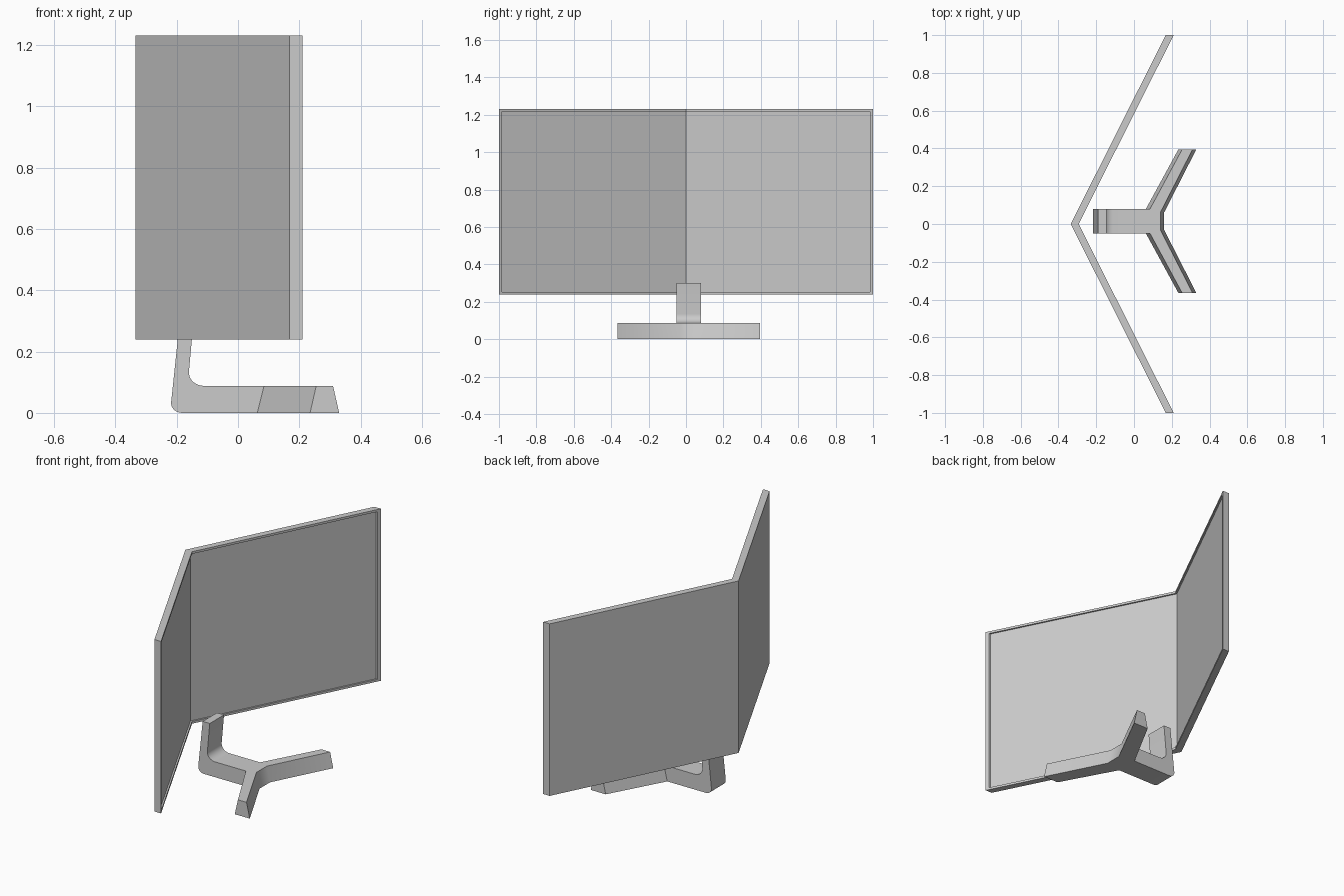
import bpy, bmesh, math

if "Cube" in bpy.data.objects:
    bpy.data.objects.remove(bpy.data.objects["Cube"])


def finish(bm, name, smooth=False):
    bmesh.ops.remove_doubles(bm, verts=bm.verts, dist=0.0005)
    bmesh.ops.recalc_face_normals(bm, faces=bm.faces)
    mesh = bpy.data.meshes.new(name)
    bm.to_mesh(mesh)
    bm.free()
    obj = bpy.data.objects.new(name, mesh)
    bpy.context.collection.objects.link(obj)
    if smooth:
        bpy.context.view_layer.objects.active = obj
        obj.select_set(True)
        bpy.ops.object.shade_smooth_by_angle(angle=math.radians(30))
        obj.select_set(False)
    return obj


def loft(bm, a, b, skip=()):
    """Wall faces between two matching closed outlines."""
    va, vb = [bm.verts.new(p) for p in a], [bm.verts.new(p) for p in b]
    n = len(a)
    for i in range(n):
        if i not in skip:
            j = (i + 1) % n
            bm.faces.new((va[i], va[j], vb[j], vb[i]))
    return va, vb


# Folded screen: one wing with a recessed panel, mirrored across the fold
Z0, Z1, DEPTH, RECESS = 0.24, 1.23, 0.042, 0.010


def wing_ring(d, y1, z0, z1):
    return [(-0.335 + 0.503 * y + d, y, z)
            for y, z in ((0, z0), (y1, z0), (y1, z1), (0, z1))]


bm = bmesh.new()
outer = wing_ring(DEPTH, 1.0, Z0, Z1)
inner_args = (0.983, Z0 + 0.013, Z1 - 0.013)
back, _ = loft(bm, wing_ring(0, 1.0, Z0, Z1), outer, skip=(3,))
bm.faces.new(back)
loft(bm, outer, wing_ring(DEPTH, *inner_args), skip=(3,))
_, panel = loft(bm, wing_ring(DEPTH, *inner_args),
                wing_ring(DEPTH - RECESS, *inner_args), skip=(3,))
bm.faces.new(panel)
screen = finish(bm, "folded_screen")
mirror = screen.modifiers.new("Mirror", 'MIRROR')
mirror.use_axis = (False, True, False)

# Stand: bent stem extruded sideways, joined to a forked foot
YC, HALF, H = 0.015, 0.065, 0.088


def fillet(a, corner, b, steps=8):
    """Rounded corner from a to b as a rational (near circular) curve."""
    pts = []
    for i in range(steps + 1):
        t = i / steps
        w0, w1, w2 = (1 - t) ** 2, 2 * t * (1 - t) * 0.707, t * t
        s = w0 + w1 + w2
        pts.append(tuple((w0 * a[k] + w1 * corner[k] + w2 * b[k]) / s
                         for k in range(2)))
    return pts


profile = [(0.063, 0), (0.085, H)]
profile += fillet((-0.11, H), (-0.164, H), (-0.16, 0.135))
profile += [(-0.145, 0.30), (-0.19, 0.30)]
profile += fillet((-0.218, 0.035), (-0.222, 0), (-0.18, 0))

bm = bmesh.new()
sides = loft(bm, [(x, YC - HALF, z) for x, z in profile],
             [(x, YC + HALF, z) for x, z in profile], skip=(0,))
for side in sides:
    bm.faces.new(side)


def fork(root, tip, toe, crotch, z):
    half = [(root, HALF), (tip, 0.38), (toe, 0.38), (crotch, 0.047)]
    return ([(x, YC + y, z) for x, y in half]
            + [(x, YC - y, z) for x, y in reversed(half)])


# The open side (index 7) is where the foot meets the stem
for ring in loft(bm, fork(0.063, 0.235, 0.33, 0.16, 0),
                 fork(0.085, 0.255, 0.31, 0.14, H), skip=(7,)):
    for ids in ((0, 1, 2, 3), (0, 3, 4, 7), (7, 4, 5, 6)):
        bm.faces.new([ring[i] for i in ids])
bmesh.ops.dissolve_limit(bm, angle_limit=0.001, verts=bm.verts, edges=bm.edges)
finish(bm, "forked_stand", smooth=True)
